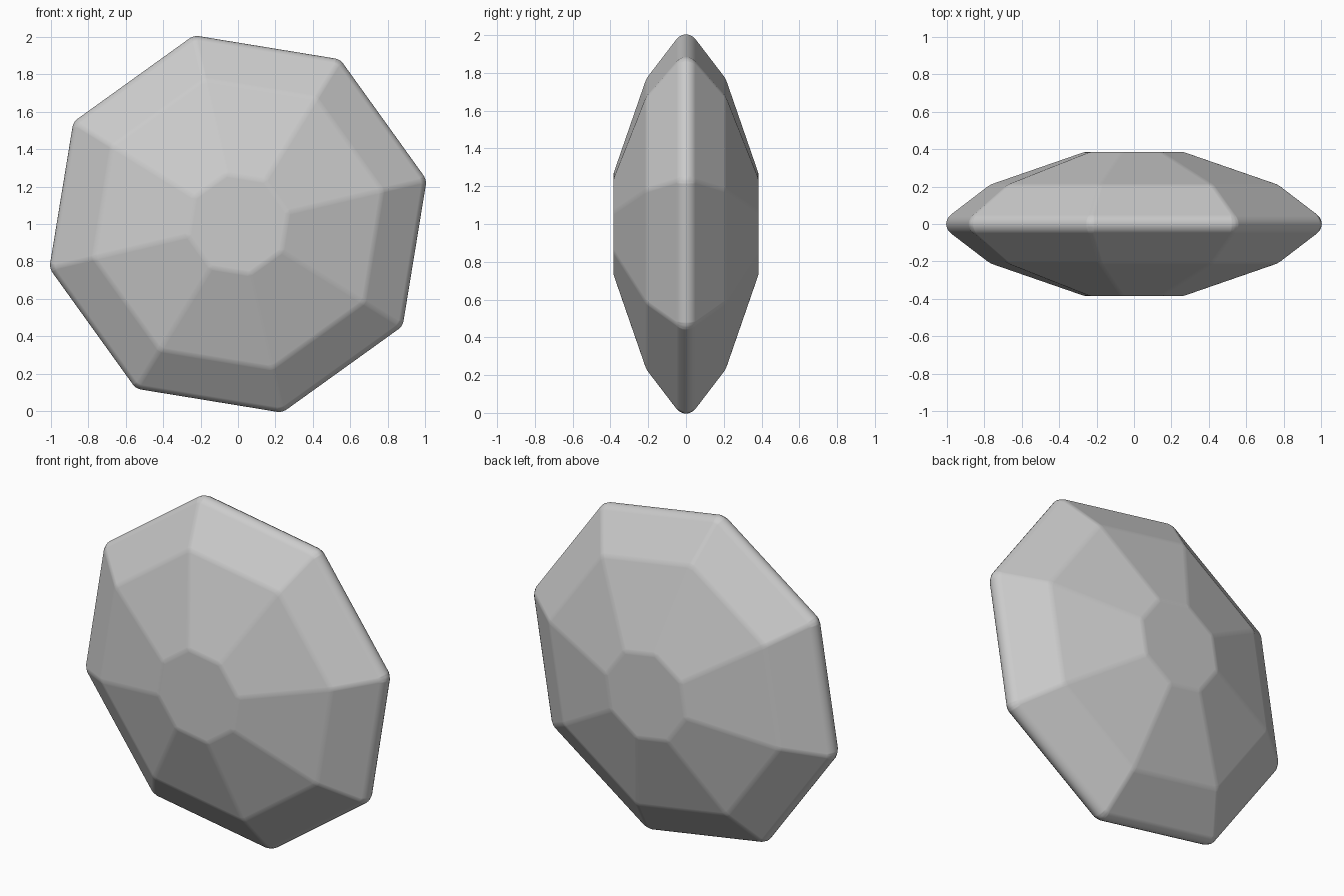
import bpy, bmesh
from math import sin, cos, radians, tau

cube = bpy.data.objects.get("Cube")
if cube:
    bpy.data.objects.remove(cube, do_unlink=True)

SIDES = 8
TWIST = radians(13.2)
# Radius and depth of each octagonal ring, front cap to back cap
RINGS = [(0.274, -0.385), (0.793, -0.21), (1.075, 0.0), (0.793, 0.21), (0.274, 0.385)]

# Faceted gem body, stacked along the y axis
bm = bmesh.new()
rings = []
for radius, y in RINGS:
    angles = [TWIST + tau * i / SIDES for i in range(SIDES)]
    rings.append([bm.verts.new((radius * cos(a), y, 1 + radius * sin(a))) for a in angles])
for a, b in zip(rings, rings[1:]):
    for i in range(SIDES):
        j = (i + 1) % SIDES
        bm.faces.new((a[i], a[j], b[j], b[i]))
bm.faces.new(rings[0])
bm.faces.new(rings[-1])
bmesh.ops.recalc_face_normals(bm, faces=bm.faces)

# Broad rounding on the girdle, fine rounding on the facet edges
weight = bm.edges.layers.float.new("bevel_weight_edge")
girdle = set(rings[2])
for e in bm.edges:
    e[weight] = 1.0 if girdle.issuperset(e.verts) else 0.2

mesh = bpy.data.meshes.new("gem")
bm.to_mesh(mesh)
bm.free()
mesh.shade_smooth()
gem = bpy.data.objects.new("gem", mesh)
bpy.context.collection.objects.link(gem)

bevel = gem.modifiers.new("soft_edges", "BEVEL")
bevel.limit_method = "WEIGHT"
bevel.width = 0.079
bevel.segments = 6
bevel.harden_normals = True
